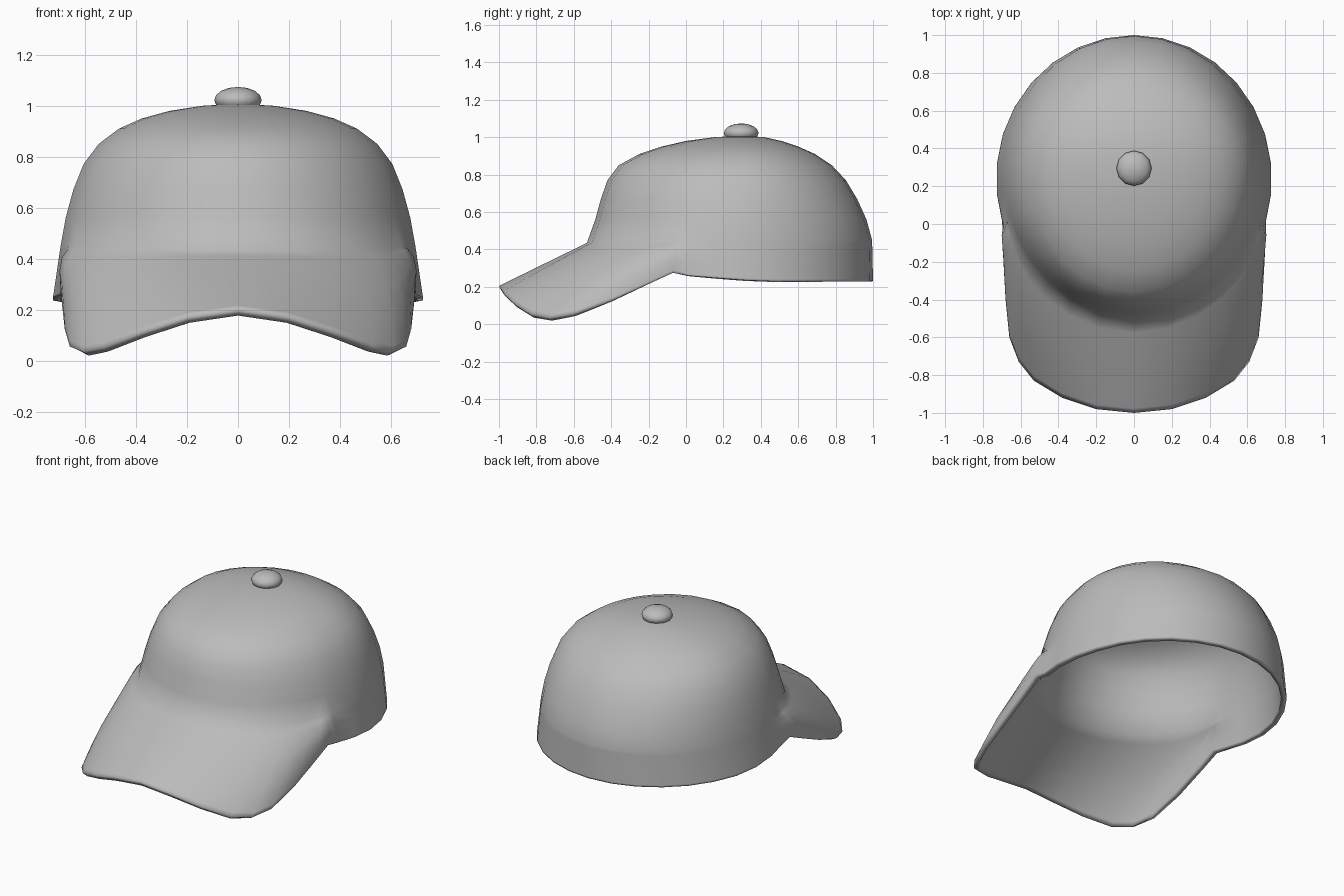
import bpy, bmesh
from math import sin, cos, radians
from mathutils import Vector

if "Cube" in bpy.data.objects:
    bpy.data.objects.remove(bpy.data.objects["Cube"])

grey = bpy.data.materials.new("grey_cloth")
grey.diffuse_color = (0.5, 0.5, 0.5, 1)
grey.use_nodes = True
grey.node_tree.nodes["Principled BSDF"].inputs["Base Color"].default_value = grey.diffuse_color

# Crown rings, top to bottom: height, front y, back y, half width
RINGS = [(1.00, 0.15, 0.42, 0.14), (0.98, 0.00, 0.51, 0.27), (0.95, -0.13, 0.60, 0.38),
         (0.91, -0.25, 0.69, 0.47), (0.85, -0.36, 0.78, 0.55), (0.77, -0.42, 0.855, 0.61),
         (0.67, -0.455, 0.915, 0.65), (0.56, -0.485, 0.965, 0.68), (0.45, -0.53, 0.995, 0.70)]
HEM = (0.23, -0.54, 1.00, 0.73)

# Brim columns: angle from the front, then the outer edge point
BRIM = [(0, 0, -1.0, 0.205), (15, 0.20, -0.98, 0.175), (29, 0.38, -0.92, 0.115),
        (41, 0.53, -0.83, 0.055), (50, 0.61, -0.73, 0.035), (56, 0.66, -0.60, 0.055),
        (61, 0.68, -0.40, 0.125), (66, 0.69, -0.20, 0.215), (69, 0.695, -0.07, 0.275)]
BACK_ANGLES = [73, 84, 96, 108, 120, 132, 144, 156, 168, 180]
ROWS = [0.1, 0.4, 0.7, 0.95, 1.0]


def ring_point(ring, deg):
    z, front, back, half = ring
    mid = 0.24 + 0.05 * max(0, z - 0.45) / 0.55
    a = radians(deg)
    depth = (mid - front) if cos(a) > 0 else (back - mid)
    return Vector((half * sin(a), mid - depth * cos(a), z))


def column(deg, edge=None):
    """Points from the top of the crown down to the hem or the brim edge."""
    pts = [ring_point(r, deg) for r in RINGS]
    if edge:
        pts[-1].z -= 0.015 * cos(radians(deg))
        end = Vector(edge)
    else:
        end = ring_point(HEM, deg)
        end.z += 0.03 * min(1, max(0, (0.4 - end.y) / 0.4))
    start = pts[-1].copy()
    for t in ROWS:
        p = start.lerp(end, t)
        if edge:                       # arch the sides of the brim
            bulge = 0.14 * t * (1 - t) * sin(radians(deg)) ** 2
            p.x += bulge * 0.7
            p.z += bulge
        pts.append(p)
    return pts


half = [column(b[0], b[1:]) for b in BRIM] + [column(a) for a in BACK_ANGLES]
mirrored = [[Vector((-p.x, p.y, p.z)) for p in c] for c in half[-2:0:-1]]
columns = half + mirrored

# Crown and brim in one continuous cloth shell
bm = bmesh.new()
grid = [[bm.verts.new(p) for p in c] for c in columns]
apex = bm.verts.new((0, 0.29, 1.008))
for i, left in enumerate(grid):
    right = grid[(i + 1) % len(grid)]
    bm.faces.new((apex, left[0], right[0]))
    for k in range(len(left) - 1):
        bm.faces.new((left[k], left[k + 1], right[k + 1], right[k]))
for f in bm.faces:
    f.smooth = True
mesh = bpy.data.meshes.new("crown_and_brim")
bm.to_mesh(mesh)
bm.free()
cap = bpy.data.objects.new("crown_and_brim", mesh)
bpy.context.collection.objects.link(cap)
mesh.materials.append(grey)
solid = cap.modifiers.new("cloth_thickness", 'SOLIDIFY')
solid.thickness = 0.032
solid.offset = -1

# Button on top
bpy.ops.mesh.primitive_uv_sphere_add(segments=12, ring_count=8, radius=1, location=(0, 0.295, 1.022))
button = bpy.context.object
button.name = "top_button"
button.scale = (0.093, 0.093, 0.052)
button.data.materials.append(grey)
bpy.ops.object.shade_smooth()
